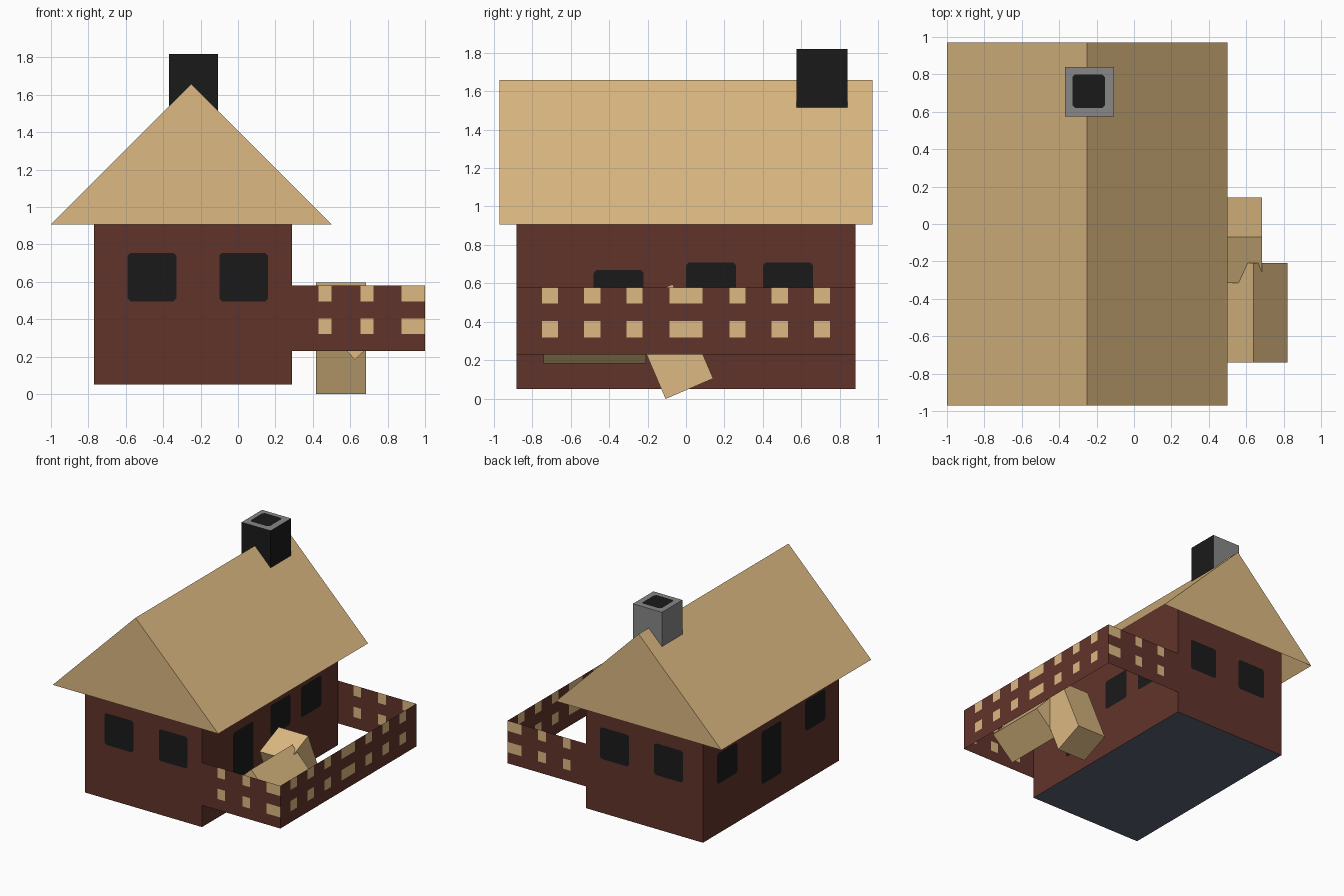
import bpy, math
from mathutils import Matrix

if "Cube" in bpy.data.objects:
    bpy.data.objects.remove(bpy.data.objects["Cube"])


def mat(name, r, g, b):
    m = bpy.data.materials.new(name)
    m.diffuse_color = (r, g, b, 1)
    m.use_nodes = True
    m.node_tree.nodes["Principled BSDF"].inputs["Base Color"].default_value = m.diffuse_color
    return m


TAN = mat("tan_wood", .716, .485, .222)
RED = mat("dark_red_wall", .120, .034, .024)
BLACK = mat("black", .0103, .0103, .0103)
GREY = mat("grey_stone", .25, .245, .25)
SLATE = mat("slate_floor", .112, .127, .188)


def make(name, verts, faces, *mats):
    me = bpy.data.meshes.new(name)
    me.from_pydata(verts, [], faces)
    for m in mats:
        me.materials.append(m)
    me.update()
    ob = bpy.data.objects.new(name, me)
    bpy.context.collection.objects.link(ob)
    return ob


def box(name, lo, hi, *mats):
    v = [(x, y, z) for x in (lo[0], hi[0]) for y in (lo[1], hi[1]) for z in (lo[2], hi[2])]
    f = [(0, 1, 3, 2), (4, 6, 7, 5), (0, 4, 5, 1), (2, 3, 7, 6), (0, 2, 6, 4), (1, 5, 7, 3)]
    return make(name, v, f, *mats)


def plate(name, to3d, a0, a1, b0, b1, m, c=.015):
    """Thin flat panel with clipped corners, placed by the mapping to3d(a, b)."""
    p = [(a0 + c, b0), (a1 - c, b0), (a1, b0 + c), (a1, b1 - c),
         (a1 - c, b1), (a0 + c, b1), (a0, b1 - c), (a0, b0 + c)]
    return make(name, [to3d(*q) for q in p], [tuple(range(8))], m)


# House body: red walls rising into the roof, with a slate underside
house = box("house_walls", (-.77, -.88, .052), (.29, .88, 1.117), RED, SLATE)
for p in house.data.polygons:
    p.material_index = int(p.normal.z < -.5)

# Roof: two slopes and two gables, open underneath
make("roof", [(x, y, z) for y in (-.97, .97) for x, z in ((-1, .907), (.5, .907), (-.25, 1.657))],
     [(0, 1, 2), (5, 4, 3), (1, 4, 5, 2), (2, 5, 3, 0)], TAN)

# Chimney: black towards front and right, grey elsewhere, dark opening on top
chimney = box("chimney", (-.37, .575, 1.51), (-.107, .84, 1.818), GREY, BLACK)
for p in chimney.data.polygons:
    p.material_index = int(p.normal.x > .5 or p.normal.y < -.5)
plate("chimney_opening", lambda a, b: (a, b, 1.821), -.33, -.155, .62, .80, BLACK)

# Windows on the front and back walls
for label, y in (("front", -.883), ("back", .883)):
    for x in (-.59, -.10):
        plate(label + "_window", lambda a, b: (a, y, b), x, x + .26, .495, .755, BLACK)

# Windows and a door on both side walls
for label, x, starts in (("right", .293, (-.48, 0, .40)), ("left", -.773, (-.135, .44, -.70))):
    for i, y in enumerate(starts):
        z0, z1 = (.24, .67) if i == 0 else (.46, .71)
        plate(label + ("_window" if i else "_door"), lambda a, b: (x, a, b), y, y + .26, z0, z1, BLACK)


# Fence sheets: grid of cells, with the odd cells tan
def fence(name, to3d, cols):
    rows = (.23, .32, .405, .495, .58)
    n = len(cols)
    verts = [to3d(a, b) for b in rows for a in cols]
    cells = [(r, c) for r in range(len(rows) - 1) for c in range(n - 1)]
    ob = make(name, verts, [(r * n + c, r * n + c + 1, (r + 1) * n + c + 1, (r + 1) * n + c)
                            for r, c in cells], RED, TAN)
    for p, (r, c) in zip(ob.data.polygons, cells):
        p.material_index = int(r % 2 and c % 2)


short = (.29, .43, .50, .655, .725, .875, 1)
half = (.085, .225, .31, .445, .53, .665, .748, .88)
fence("front_fence", lambda a, b: (a, -.88, b), short)
fence("back_fence", lambda a, b: (a, .88, b), short)
fence("side_fence", lambda a, b: (1, a, b), tuple(-h for h in reversed(half)) + half)

# Two wooden blocks tumbled inside the fence
s, h = .1345, .2665
upright = box("tilted_block", (-s, -s, -h), (s, s, h), TAN)
upright.matrix_world = Matrix.Translation((.551, -.0875, .298)) @ Matrix.Rotation(math.radians(23.2), 4, 'X')
lying = box("lying_block", (-s, -h, -s), (s, h, s), TAN)
lying.matrix_world = Matrix.Translation((.6315, -.475, .374)) @ Matrix.Rotation(math.radians(-43), 4, 'Y')
